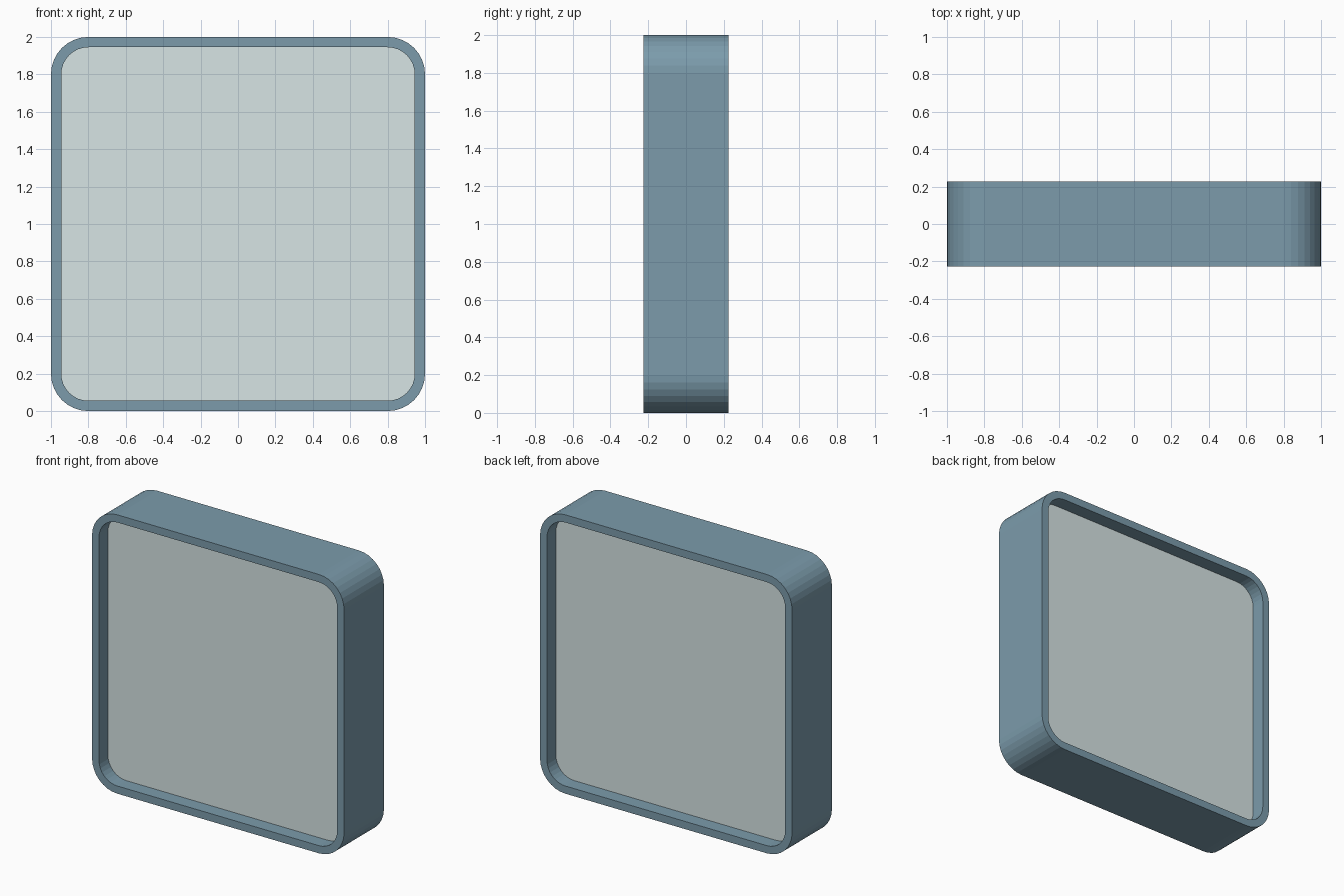
import bpy, bmesh, math

if "Cube" in bpy.data.objects:
    bpy.data.objects.remove(bpy.data.objects["Cube"])


def material(name, color):
    m = bpy.data.materials.new(name)
    m.diffuse_color = color
    m.use_nodes = True
    m.node_tree.nodes["Principled BSDF"].inputs["Base Color"].default_value = m.diffuse_color
    return m


def outline(half, radius, segments=8):
    # Rounded square in the XZ plane, centred on z = 1
    pts = []
    for k, (sx, sz) in enumerate([(1, 1), (-1, 1), (-1, -1), (1, -1)]):
        for i in range(segments + 1):
            a = math.pi / 2 * (k + i / segments)
            pts.append((sx * (half - radius) + radius * math.cos(a),
                        1 + sz * (half - radius) + radius * math.sin(a)))
    return pts


def finish(name, bm, mat):
    bmesh.ops.recalc_face_normals(bm, faces=bm.faces)
    me = bpy.data.meshes.new(name)
    bm.to_mesh(me)
    bm.free()
    ob = bpy.data.objects.new(name, me)
    bpy.context.collection.objects.link(ob)
    me.materials.append(mat)
    return ob


def loft(bm, section, closed):
    # Each section entry is (half width, corner radius, y)
    rings = [[bm.verts.new((x, y, z)) for x, z in outline(h, r)] for h, r, y in section]
    pairs = list(zip(rings, rings[1:] + rings[:1])) if closed else list(zip(rings, rings[1:]))
    for a, b in pairs:
        n = len(a)
        for i in range(n):
            j = (i + 1) % n
            bm.faces.new((a[i], a[j], b[j], b[i]))
    return rings


blue = material("frame_blue", (0.20, 0.33, 0.41, 1))
pale = material("panel_pale_green", (0.68, 0.78, 0.78, 1))
D = 0.226

# Deep rounded-square frame
bm = bmesh.new()
loft(bm, [(1, 0.2, -D), (1, 0.2, D), (0.945, 0.145, D), (0.945, 0.145, -D)], True)
finish("frame", bm, blue)

# Recessed panels filling the front and back openings
for name, y0, y1 in (("front_panel", -0.125, -0.105), ("back_panel", 0.105, 0.125)):
    bm = bmesh.new()
    rings = loft(bm, [(0.945, 0.145, y0), (0.945, 0.145, y1)], False)
    for ring in rings:
        bm.faces.new(ring)
    finish(name, bm, pale)
